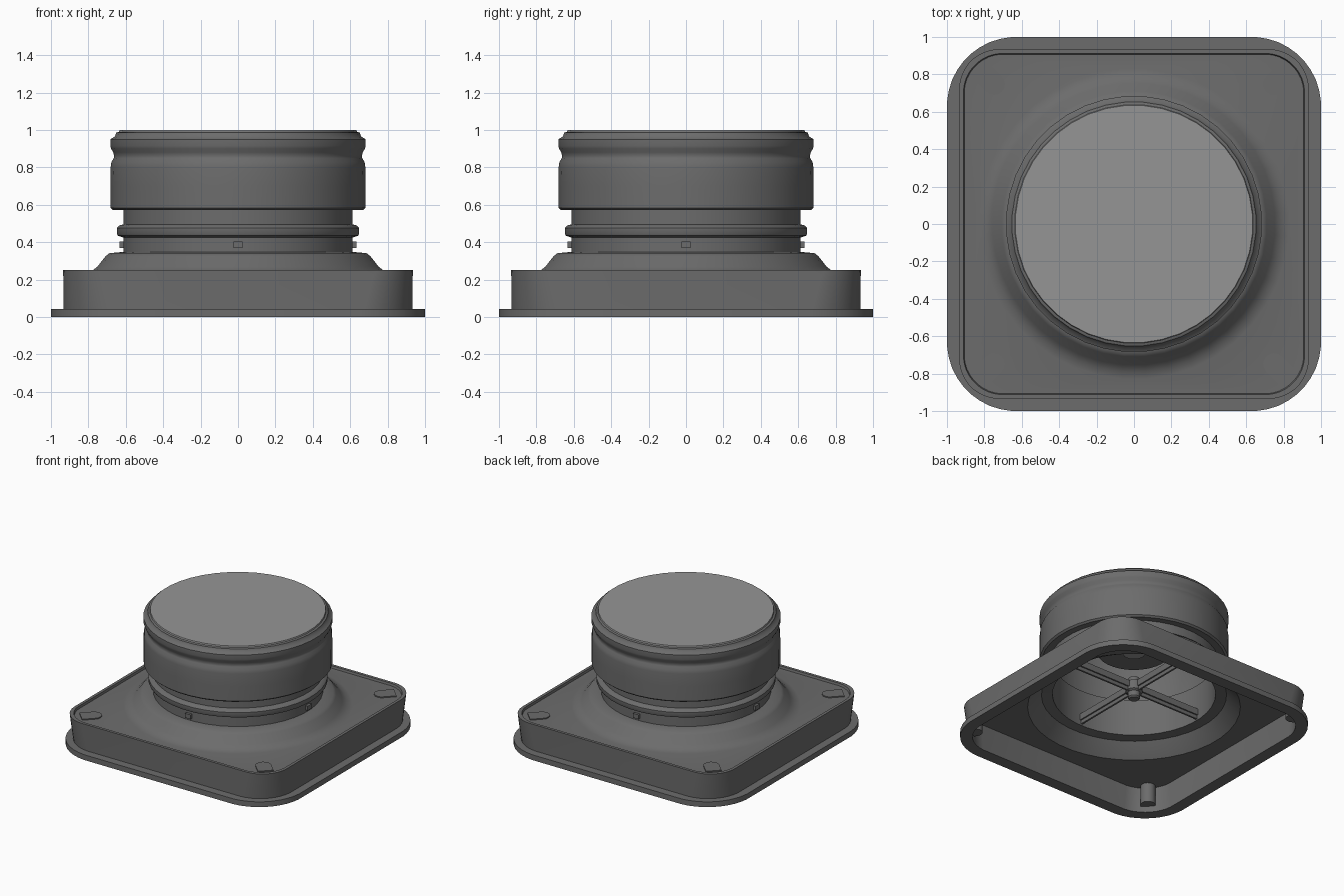
import bpy, bmesh
from math import cos, sin, pi, radians, sqrt
from mathutils import Matrix, Vector

if "Cube" in bpy.data.objects:
    bpy.data.objects.remove(bpy.data.objects["Cube"])

PER = 10  # points per quarter turn


def material(name, v):
    m = bpy.data.materials.new(name)
    m.diffuse_color = (v, v, v, 1)
    m.use_nodes = True
    m.node_tree.nodes["Principled BSDF"].inputs["Base Color"].default_value = m.diffuse_color
    return m


DARK = material("dark_plastic", 0.15)
MID = material("mid_grey", 0.30)


def ring(h, r, z):
    """Rounded square of half width h and corner radius r (a circle when r == h)."""
    pts = []
    for q in range(4):
        c = pi / 2 * q + pi / 4
        cx, cy = (h - r) * sqrt(2) * cos(c), (h - r) * sqrt(2) * sin(c)
        for k in range(PER):
            a = pi / 2 * (q + (k + 0.5) / PER)
            pts.append((cx + r * cos(a), cy + r * sin(a), z))
    return pts


def finish(name, bm, smooth=40, mat=DARK):
    bmesh.ops.recalc_face_normals(bm, faces=bm.faces)
    me = bpy.data.meshes.new(name)
    bm.to_mesh(me)
    bm.free()
    me.materials.append(mat)
    ob = bpy.data.objects.new(name, me)
    bpy.context.collection.objects.link(ob)
    bpy.ops.object.select_all(action='DESELECT')
    ob.select_set(True)
    bpy.context.view_layer.objects.active = ob
    if smooth:
        bpy.ops.object.shade_smooth_by_angle(angle=radians(smooth))
    return ob


def loft(name, rings, closed=False, mat=DARK):
    bm = bmesh.new()
    loops = [[bm.verts.new(p) for p in pts] for pts in rings]
    n = len(loops[0])
    pairs = list(zip(loops, loops[1:]))
    if closed:
        pairs.append((loops[-1], loops[0]))
    else:
        bm.faces.new(loops[0])
        bm.faces.new(loops[-1])
    for a, b in pairs:
        for i in range(n):
            j = (i + 1) % n
            bm.faces.new((a[i], a[j], b[j], b[i]))
    return finish(name, bm, mat=mat)


def lathe(name, profile, closed=False, mat=DARK):
    return loft(name, [ring(r, r, z) for r, z in profile], closed, mat)


def box(name, size, loc, angle=0.0):
    bm = bmesh.new()
    m = Matrix.Rotation(angle, 4, 'Z') @ Matrix.Translation(loc)
    bmesh.ops.create_cube(bm, size=1, matrix=m @ Matrix.Diagonal((*size, 1)))
    return finish(name, bm, 0)


def slot(name, d0, d1, w, z0, z1, angle):
    """Upright prism along a diagonal, rounded at its inner end."""
    outline = [(d1, -w / 2), (d1, w / 2)]
    for k in range(9):
        a = pi / 2 + pi * k / 8
        outline.append((d0 + w / 2 + w / 2 * cos(a), w / 2 * sin(a)))
    rot = Matrix.Rotation(angle, 3, 'Z')
    return loft(name, [[rot @ Vector((x, y, z)) for x, y in outline] for z in (z0, z1)])


# Hollow square skirt with flange and a low rim round the top plate,
# which rises through a soft cone into the round neck
skirt = [(0.905, 0.26, 0), (1.0, 0.37, 0), (1.0, 0.37, 0.042), (0.935, 0.28, 0.042),
         (0.935, 0.215, 0.25), (0.912, 0.21, 0.25), (0.908, 0.21, 0.232)]
neck = [(0.83, 0.232), (0.79, 0.241), (0.755, 0.268), (0.71, 0.325), (0.69, 0.341),
        (0.615, 0.348), (0.615, 0.425), (0.645, 0.435), (0.65, 0.445), (0.65, 0.475),
        (0.635, 0.49), (0.615, 0.495), (0.615, 0.60), (0.59, 0.60), (0.59, 0.31),
        (0.67, 0.305), (0.725, 0.245), (0.77, 0.205)]
rings = [ring(*s) for s in skirt] + [ring(r, r, z) for r, z in neck] + [ring(0.905, 0.24, 0.205)]
loft("base_housing", rings, closed=True)

# Round-ended clip in each corner: raised tab on the plate, pad down the inner wall
for q in range(4):
    a = pi / 4 + q * pi / 2
    slot("corner_tab", 1.0, 1.155, 0.115, 0.215, 0.24, a)
    slot("corner_pad", 1.10, 1.19, 0.11, 0.05, 0.22, a)

# Four lugs on the neck and four spokes across the opening
for q in range(4):
    a = q * pi / 2
    box("neck_lug", (0.04, 0.05, 0.035), (0.613, 0, 0.385), a)
    box("spoke", (0.57, 0.035, 0.05), (0.32, 0, 0.375), a)
    box("spoke_rib", (0.57, 0.014, 0.03), (0.32, 0, 0.337), a)

# Centre hub
lathe("spoke_hub", [(0.035, 0.27), (0.045, 0.28), (0.045, 0.32), (0.062, 0.33),
                    (0.062, 0.40), (0.04, 0.41), (0.04, 0.44)])

# Hollow cap with a softly grooved side, and its flat lid
lathe("cap", [(0.60, 0.96), (0.613, 0.94), (0.613, 0.575), (0.67, 0.571), (0.684, 0.583),
              (0.684, 0.70), (0.683, 0.80), (0.679, 0.828), (0.667, 0.848), (0.664, 0.86),
              (0.669, 0.88), (0.681, 0.90), (0.685, 0.915), (0.685, 0.95), (0.66, 0.965),
              (0.653, 0.985), (0.642, 0.99)])
lathe("cap_lid", [(0.64, 0.985), (0.635, 1.0)], mat=MID)

# Disc and stem hanging inside the cap
lathe("inner_disc", [(0.27, 0.67), (0.27, 0.70), (0.08, 0.71), (0.08, 0.97)])
lathe("disc_boss", [(0.08, 0.65), (0.08, 0.672)], mat=MID)
